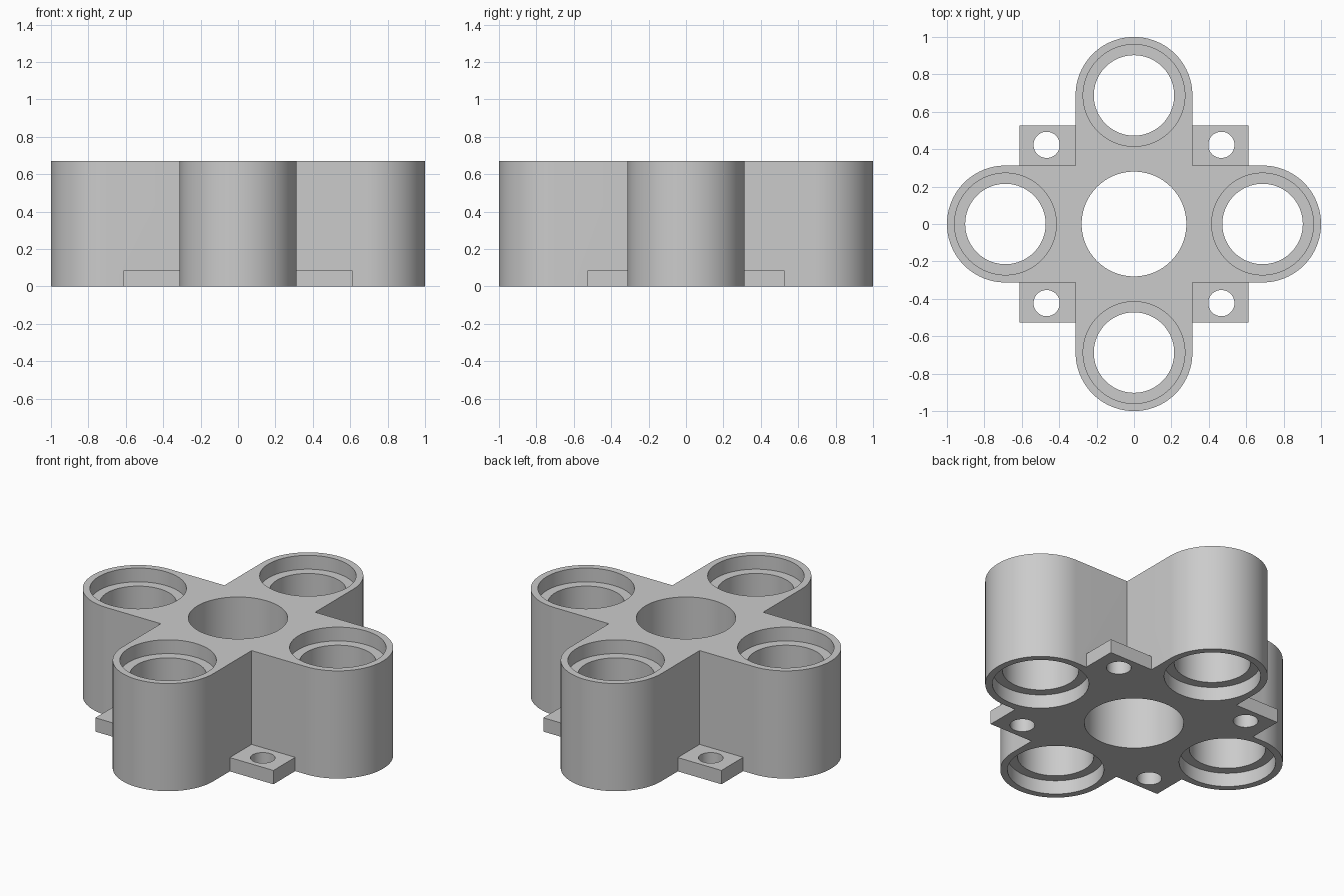
import bpy, bmesh, math
from mathutils import Matrix, Vector

cube = bpy.data.objects.get("Cube")
if cube:
    bpy.data.objects.remove(cube, do_unlink=True)

HEIGHT, TAB = 0.67, 0.086
ARM, ARM_R = 0.6875, 0.3125
BORE_R, SEAT_R, SEAT_DEPTH = 0.215, 0.272, 0.086
SEGMENTS = 96

grey = bpy.data.materials.new("light grey")
grey.use_nodes = True
grey.diffuse_color = (0.6, 0.6, 0.6, 1)
grey.node_tree.nodes["Principled BSDF"].inputs["Base Color"].default_value = (0.6, 0.6, 0.6, 1)


def finish(name, bm):
    bmesh.ops.recalc_face_normals(bm, faces=bm.faces)
    mesh = bpy.data.meshes.new(name)
    bm.to_mesh(mesh)
    bm.free()
    mesh.materials.append(grey)
    obj = bpy.data.objects.new(name, mesh)
    bpy.context.collection.objects.link(obj)
    return obj


def lathe(name, profile, x, y):
    """Solid of revolution from (radius, z) rings, capped at both ends."""
    bm = bmesh.new()
    rings = []
    for r, z in profile:
        rings.append([bm.verts.new((x + r * math.cos(a), y + r * math.sin(a), z))
                      for a in (2 * math.pi * i / SEGMENTS for i in range(SEGMENTS))])
    for low, high in zip(rings, rings[1:]):
        for i in range(SEGMENTS):
            j = (i + 1) % SEGMENTS
            bm.faces.new((low[i], low[j], high[j], high[i]))
    bm.faces.new(rings[0])
    bm.faces.new(rings[-1])
    return finish(name, bm)


def combine(target, other, operation):
    """Apply a boolean, then discard the helper solid."""
    mod = target.modifiers.new(operation, "BOOLEAN")
    mod.object, mod.operation, mod.solver = other, operation, "EXACT"
    bpy.context.view_layer.objects.active = target
    bpy.ops.object.modifier_apply(modifier=mod.name)
    bpy.data.objects.remove(other, do_unlink=True)


# Four-armed body: one rounded arm end and inner corner, repeated by quarter turns
bm = bmesh.new()
outline = []
for quarter in range(4):
    turn = Matrix.Rotation(quarter * math.pi / 2, 3, "Z")
    half = SEGMENTS // 2
    for i in range(half + 1):
        a = -math.pi / 2 + math.pi * i / half
        outline.append(turn @ Vector((ARM + ARM_R * math.cos(a), ARM_R * math.sin(a), 0)))
    outline.append(turn @ Vector((ARM_R, ARM_R, 0)))
base = bm.faces.new([bm.verts.new(p) for p in outline])
top = bmesh.ops.extrude_face_region(bm, geom=[base])["geom"]
bmesh.ops.translate(bm, vec=(0, 0, HEIGHT),
                    verts=[v for v in top if isinstance(v, bmesh.types.BMVert)])
holder = finish("four_socket_holder", bm)

# Mounting tabs, formed by the corners of a thin plate
bm = bmesh.new()
bmesh.ops.create_cube(bm, size=1, matrix=Matrix.Translation((0, 0, TAB / 2))
                      @ Matrix.Diagonal((1.226, 1.054, TAB, 1)))
combine(holder, finish("tab_plate", bm), "UNION")

# Arm sockets: through bore with a wider seat at both ends
socket = [(SEAT_R, -0.1), (SEAT_R, SEAT_DEPTH), (BORE_R, SEAT_DEPTH),
          (BORE_R, HEIGHT - SEAT_DEPTH), (SEAT_R, HEIGHT - SEAT_DEPTH), (SEAT_R, HEIGHT + 0.1)]
for x, y in ((ARM, 0), (0, ARM), (-ARM, 0), (0, -ARM)):
    combine(holder, lathe("socket_cutter", socket, x, y), "DIFFERENCE")

# Central bore
combine(holder, lathe("centre_cutter", [(0.28, -0.1), (0.28, HEIGHT + 0.1)], 0, 0), "DIFFERENCE")

# Screw holes in the tabs
for sx in (-1, 1):
    for sy in (-1, 1):
        hole = lathe("screw_cutter", [(0.07, -0.1), (0.07, TAB + 0.1)], sx * 0.467, sy * 0.423)
        combine(holder, hole, "DIFFERENCE")

# Smooth round walls, crisp rims
bpy.ops.object.select_all(action="DESELECT")
holder.select_set(True)
bpy.context.view_layer.objects.active = holder
bpy.ops.object.shade_smooth_by_angle(angle=math.radians(30))
